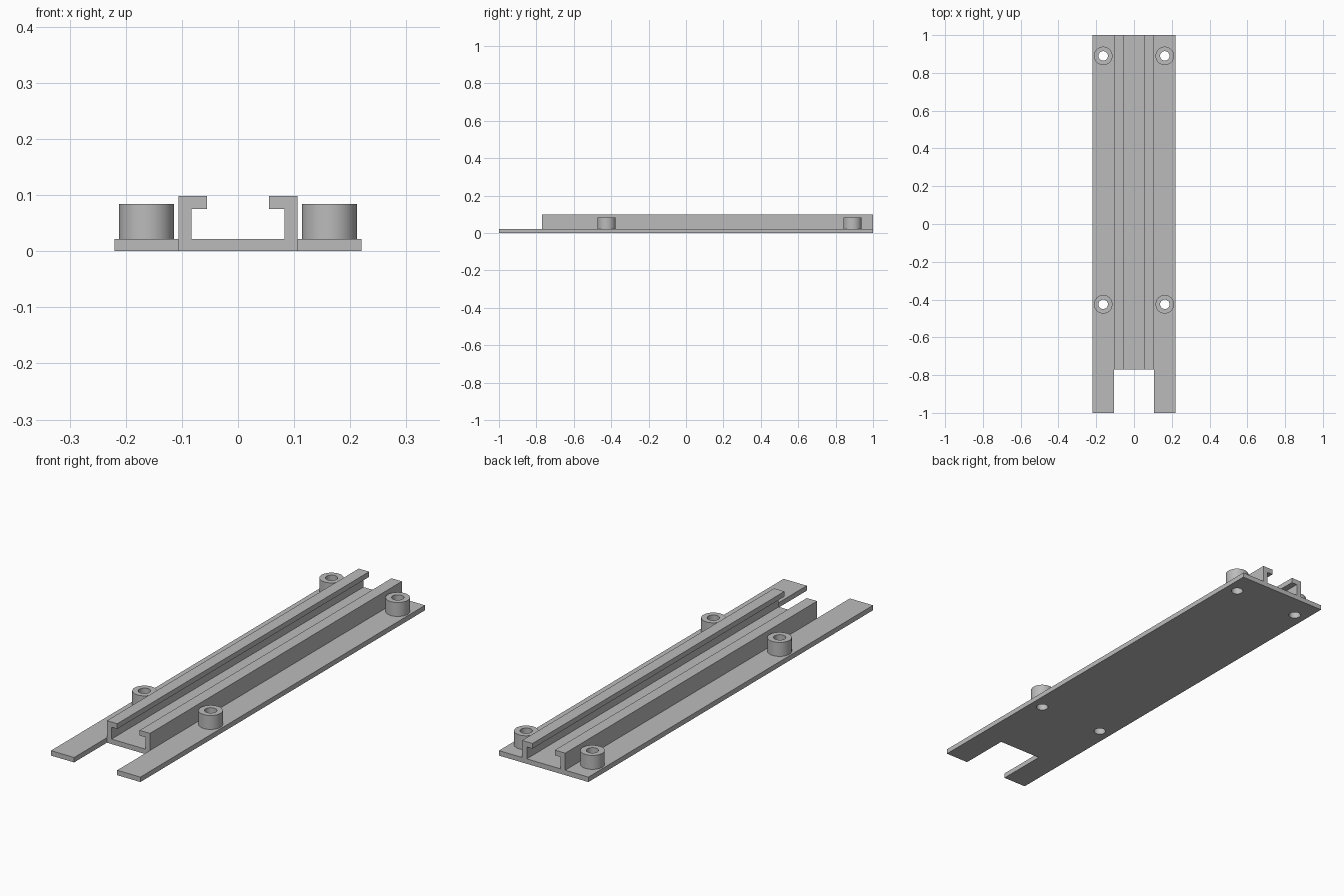
import bpy, bmesh
from math import radians

if "Cube" in bpy.data.objects:
    bpy.data.objects.remove(bpy.data.objects["Cube"])

GREY = (0.5, 0.5, 0.5, 1)
grey = bpy.data.materials.new("plain grey")
grey.use_nodes = True
grey.diffuse_color = GREY
grey.node_tree.nodes["Principled BSDF"].inputs["Base Color"].default_value = GREY

HALF_W, RAIL_X, PLATE_T, RAIL_FRONT = 0.22, 0.106, 0.022, -0.77
BOSS_R, HOLE_R, BOSS_TOP = 0.049, 0.025, 0.084
BOSSES = [(sx * 0.163, y) for y in (-0.425, 0.89) for sx in (-1, 1)]


def prism(name, outline, vec):
    """Extrude a planar outline along vec."""
    bm = bmesh.new()
    face = bm.faces.new([bm.verts.new(p) for p in outline])
    out = bmesh.ops.extrude_face_region(bm, geom=[face])
    bmesh.ops.translate(bm, vec=vec, verts=[v for v in out["geom"] if isinstance(v, bmesh.types.BMVert)])
    bmesh.ops.recalc_face_normals(bm, faces=bm.faces)
    mesh = bpy.data.meshes.new(name)
    bm.to_mesh(mesh)
    bm.free()
    mesh.materials.append(grey)
    ob = bpy.data.objects.new(name, mesh)
    bpy.context.collection.objects.link(ob)
    return ob


def cylinder(name, x, y, r, z0, z1):
    bpy.ops.mesh.primitive_cylinder_add(vertices=48, radius=r, depth=z1 - z0, location=(x, y, (z0 + z1) / 2))
    ob = bpy.context.object
    ob.name = name
    ob.data.materials.append(grey)
    return ob


def drill(ob, x, y):
    """Cut a screw hole through an object."""
    cutter = cylinder("hole_cutter", x, y, HOLE_R, -0.1, 0.2)
    cutter.hide_render = True
    bpy.ops.object.select_all(action="DESELECT")
    bpy.context.view_layer.objects.active = ob
    ob.select_set(True)
    mod = ob.modifiers.new("hole", "BOOLEAN")
    mod.operation, mod.solver, mod.object = "DIFFERENCE", "EXACT", cutter
    bpy.ops.object.modifier_apply(modifier=mod.name)
    bpy.data.objects.remove(cutter)


# Base plate with two prongs at the front
half = [(HALF_W, 1), (HALF_W, -1), (RAIL_X, -1), (RAIL_X, RAIL_FRONT)]
plate = prism("base_plate", [(x, y, 0) for x, y in half] +
              [(-x, y, 0) for x, y in reversed(half)], (0, 0, PLATE_T))
for x, y in BOSSES:
    drill(plate, x, y)

# Hooked rails along both sides of the channel
hook = [(0.083, PLATE_T), (RAIL_X, PLATE_T), (RAIL_X, 0.098),
        (0.055, 0.098), (0.055, 0.075), (0.083, 0.075)]
for side, s in (("left", 1), ("right", -1)):
    prism(side + "_rail", [(s * x, RAIL_FRONT, z) for x, z in hook], (0, 1 - RAIL_FRONT, 0))

# Hollow screw bosses
for (x, y), place in zip(BOSSES, ("front_right", "front_left", "back_right", "back_left")):
    boss = cylinder(place + "_boss", x, y, BOSS_R, PLATE_T, BOSS_TOP)
    drill(boss, x, y)
    bpy.ops.object.shade_smooth_by_angle(angle=radians(30))
